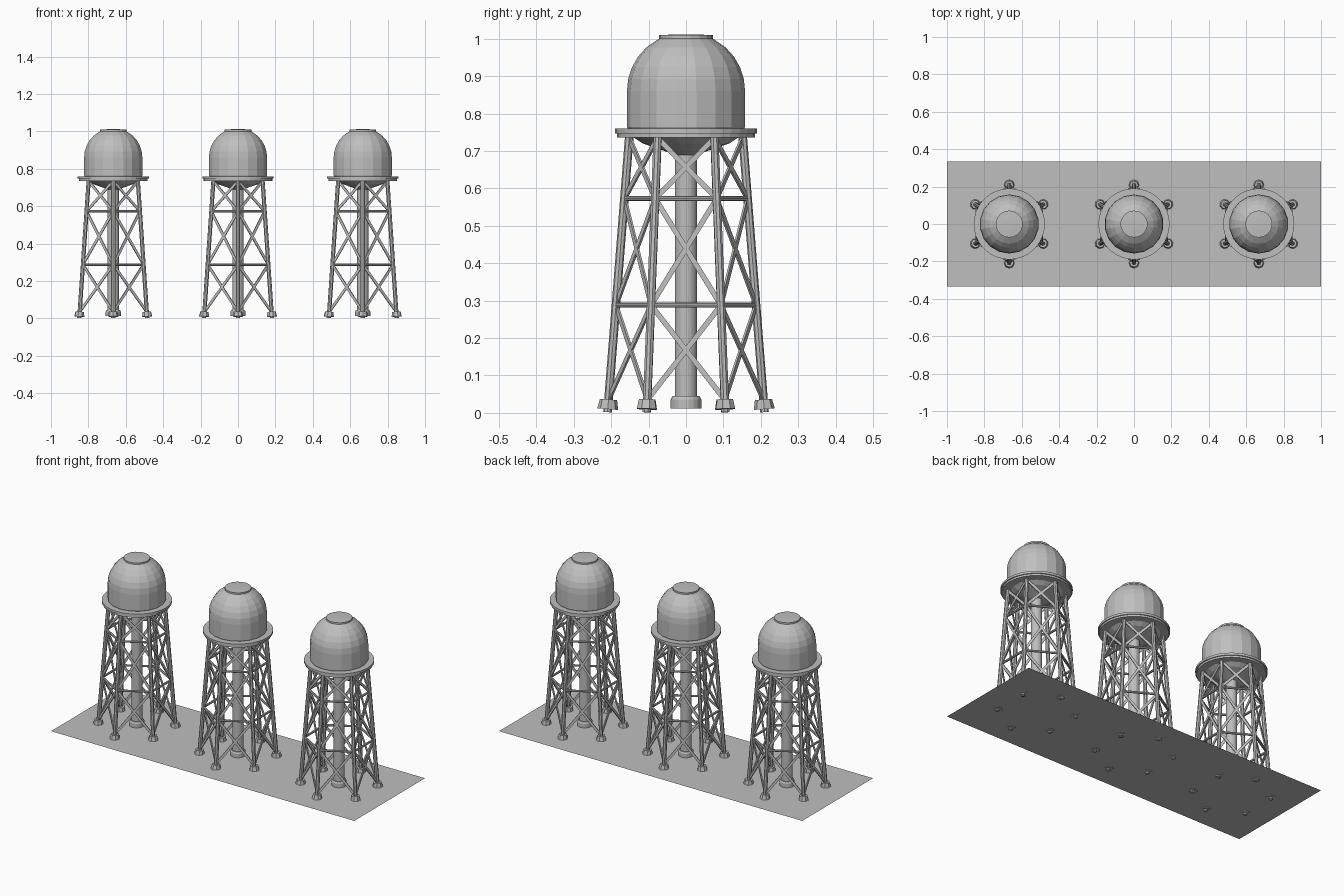
import bpy, bmesh, math
from mathutils import Vector, Matrix

cube = bpy.data.objects.get("Cube")
if cube:
    bpy.data.objects.remove(cube)

grey = bpy.data.materials.new("painted_grey_steel")
grey.use_nodes = True
colour = (0.52, 0.52, 0.52, 1)
grey.diffuse_color = colour
grey.node_tree.nodes["Principled BSDF"].inputs["Base Color"].default_value = colour

TOWER_X = (-0.667, 0.0, 0.667)
LEVELS = (0.035, 0.288, 0.573, 0.735)
GROUND = 0.012


def finish(bm, name, positions=TOWER_X):
    """Turn a bmesh into one object per tower, sharing the mesh."""
    mesh = bpy.data.meshes.new(name)
    bm.to_mesh(mesh)
    bm.free()
    mesh.materials.append(grey)
    for x in positions:
        obj = bpy.data.objects.new(name, mesh)
        obj.location.x = x
        bpy.context.collection.objects.link(obj)


def lathe(name, profile, sides=18):
    """Revolve (radius, height) points around z, closing both ends."""
    bm = bmesh.new()
    rings = []
    for r, z in profile:
        angles = [math.pi / 2 + math.tau * i / sides for i in range(sides)]
        rings.append([bm.verts.new((r * math.cos(a), r * math.sin(a), z)) for a in angles])
    for low, high in zip(rings, rings[1:]):
        for i in range(sides):
            j = (i + 1) % sides
            bm.faces.new((low[i], low[j], high[j], high[i]))
    bm.faces.new(rings[0][::-1])
    bm.faces.new(rings[-1])
    finish(bm, name)


def strut(bm, p, q, r1, r2, sides=8):
    """Tapered round bar between two points."""
    d = q - p
    turn = d.to_track_quat('Z', 'Y').to_matrix().to_4x4()
    bmesh.ops.create_cone(bm, cap_ends=True, segments=sides, radius1=r1, radius2=r2,
                          depth=d.length, matrix=Matrix.Translation((p + q) / 2) @ turn)


def flat_bar(bm, p, q, outward, width, thick):
    """Flat bar between two points, its broad side facing outward."""
    z = (q - p).normalized()
    x = z.cross(outward).normalized()
    y = z.cross(x)
    turn = Matrix((x, y, z)).transposed().to_4x4()
    size = Matrix.Diagonal((width, thick, (q - p).length, 1))
    bmesh.ops.create_cube(bm, size=1, matrix=Matrix.Translation((p + q) / 2) @ turn @ size)


def leg_point(i, z):
    """Point on the axis of leg i at height z; the six legs lean inward."""
    a = math.radians(30 + 60 * i)
    r = 0.21 - 0.079 * z
    return Vector((r * math.cos(a), r * math.sin(a), z))


# Tank: shallow bowl, straight wall and dome cut off under the cap
tank = [(0.03, 0.69), (0.065, 0.703), (0.115, 0.72), (0.145, 0.74), (0.158, 0.765)]
for deg in (0, 12, 24, 36, 48, 63):
    a = math.radians(deg)
    tank.append((0.158 * math.cos(a), 0.86 + 0.158 * math.sin(a)))
lathe("tank", tank)
lathe("tank_cap", [(0.072, 0.999), (0.072, 1.01), (0.066, 1.01), (0.03, 1.012)])

# Walkway ring around the tank
lathe("walkway", [(0.14, 0.736), (0.184, 0.736), (0.184, 0.747), (0.19, 0.747),
                  (0.19, 0.76), (0.155, 0.76)], 36)

# Central riser pipe with its wider base
lathe("riser_pipe", [(0.041, GROUND), (0.041, 0.036), (0.036, 0.045), (0.03, 0.045),
                     (0.03, 0.7)])

# Legs, feet and bracing
legs, feet, girts, braces = (bmesh.new() for _ in range(4))
for i in range(6):
    strut(legs, leg_point(i, 0.002), leg_point(i, 0.738), 0.0115, 0.0115)
    strut(feet, leg_point(i, 0.01), leg_point(i, 0.036), 0.028, 0.023)
    for z in LEVELS[1:3]:
        strut(girts, leg_point(i, z), leg_point(i + 1, z), 0.0065, 0.0065)
    outward = leg_point(i, 0) + leg_point(i + 1, 0)
    for low, high in zip(LEVELS, LEVELS[1:]):
        for a, b in ((i, i + 1), (i + 1, i)):
            flat_bar(braces, leg_point(a, low), leg_point(b, high), outward, 0.014, 0.006)
finish(legs, "legs")
finish(feet, "feet")
finish(girts, "horizontal_girts")
finish(braces, "cross_braces")

# Ground sheet under all three towers
ground = bmesh.new()
bmesh.ops.create_grid(ground, x_segments=1, y_segments=1, size=1,
                      matrix=Matrix.Translation((0, 0, GROUND)) @ Matrix.Diagonal((1, 0.333, 1, 1)))
finish(ground, "ground_sheet", (0,))
